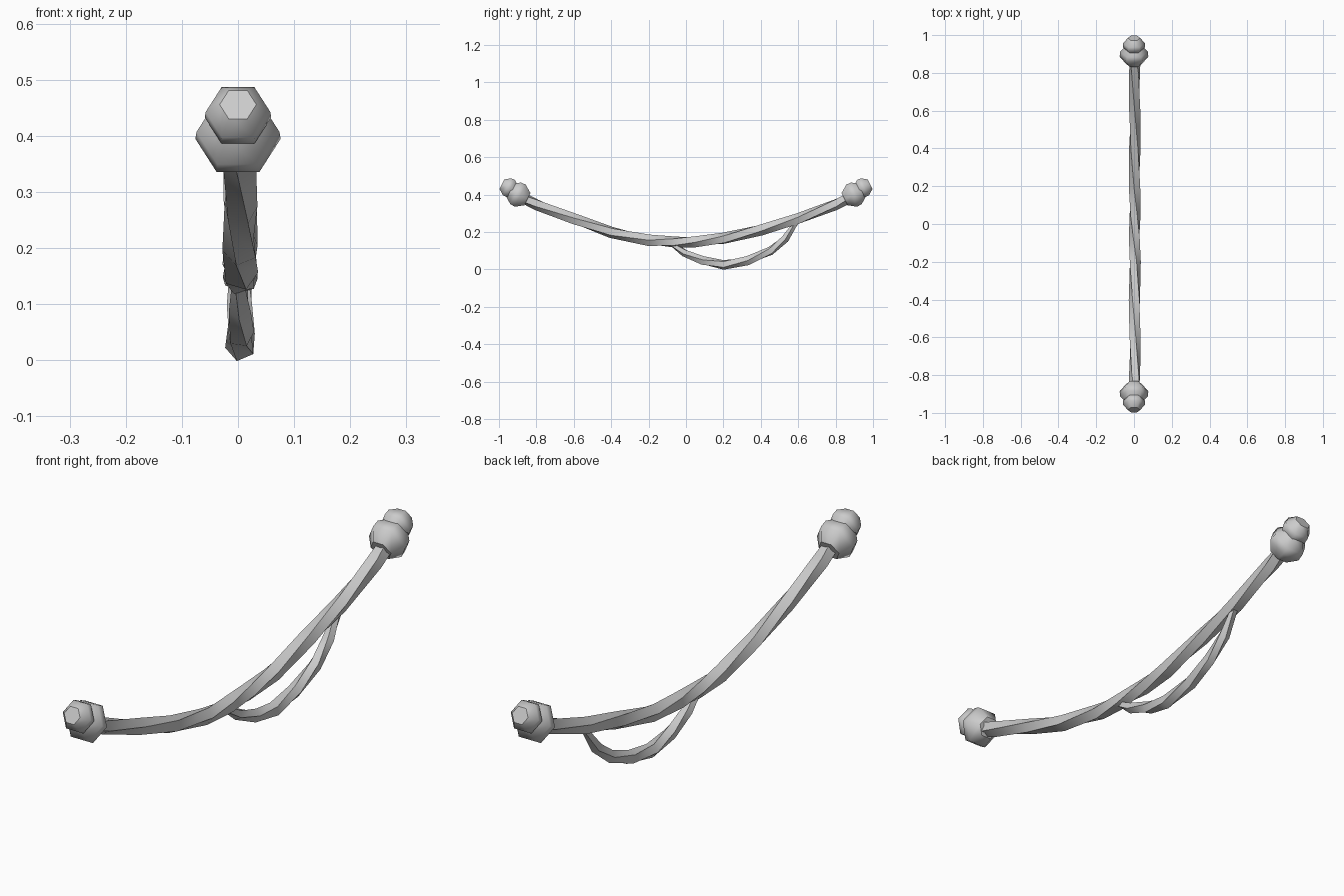
import bpy, bmesh, math
from mathutils import Vector

if "Cube" in bpy.data.objects:
    bpy.data.objects.remove(bpy.data.objects["Cube"])


def finish(name, bm, angle):
    bmesh.ops.recalc_face_normals(bm, faces=bm.faces[:])
    me = bpy.data.meshes.new(name)
    bm.to_mesh(me)
    bm.free()
    ob = bpy.data.objects.new(name, me)
    bpy.context.collection.objects.link(ob)
    bpy.ops.object.select_all(action='DESELECT')
    bpy.context.view_layer.objects.active = ob
    ob.select_set(True)
    bpy.ops.object.shade_smooth_by_angle(angle=math.radians(angle))
    return ob


def loft(name, stations, sides, twist=0.0, phase=0.0, angle=40):
    """Skin rings of given (centre, axis, radius), twisting each ring."""
    bm = bmesh.new()
    rings = []
    for i, (c, axis, r) in enumerate(stations):
        up = Vector((1, 0, 0)).cross(axis).normalized()
        ring = []
        for k in range(sides):
            a = phase + i * twist + 2 * math.pi * k / sides
            ring.append(bm.verts.new(c + r * (math.cos(a) * Vector((1, 0, 0)) + math.sin(a) * up)))
        rings.append(ring)
    for a, b in zip(rings, rings[1:]):
        for k in range(sides):
            n = (k + 1) % sides
            bm.faces.new((a[k], a[n], b[n], b[k]))
    bm.faces.new(rings[0])
    bm.faces.new(rings[-1])
    return finish(name, bm, angle)


def rope(name, path, twist):
    """Five-sided twisted rope through (y, z, radius) points."""
    pts = [Vector((0.004, y, z)) for y, z, r in path]
    st = []
    for i, p in enumerate(pts):
        axis = (pts[min(i + 1, len(pts) - 1)] - pts[max(i - 1, 0)]).normalized()
        st.append((p, axis, path[i][2]))
    return loft(name, st, 5, twist, 0.3)


# main sagging rope
rope("main_rope", [(-0.92, 0.405, 0.031), (-0.8, 0.348, 0.031), (-0.6, 0.27, 0.031),
                   (-0.4, 0.199, 0.032), (-0.2, 0.156, 0.032), (-0.07, 0.147, 0.031),
                   (0.05, 0.149, 0.031), (0.2, 0.165, 0.032), (0.4, 0.213, 0.032),
                   (0.6, 0.27, 0.031), (0.8, 0.348, 0.031), (0.92, 0.405, 0.031)],
     math.radians(32))

# thinner loose strand hanging below
rope("hanging_strand", [(-0.08, 0.14, 0.015), (-0.01, 0.09, 0.021), (0.09, 0.047, 0.025),
                        (0.2, 0.025, 0.027), (0.33, 0.047, 0.026), (0.45, 0.098, 0.024),
                        (0.53, 0.164, 0.022), (0.59, 0.25, 0.014)],
     math.radians(32))

# hexagonal knots at both ends
tilt = math.radians(26)
profile = [(-0.055, 0.042), (-0.012, 0.076), (0.016, 0.074), (0.055, 0.042)]
for side, label in ((-1, "front"), (1, "back")):
    axis = Vector((0, side * math.cos(tilt), math.sin(tilt)))
    for part, c, s in (("knot", (0, side * 0.897, 0.4), 1.0),
                       ("knot_tip", (0, side * 0.946, 0.437), 0.78)):
        loft(f"{label}_{part}", [(Vector(c) + axis * t * s, axis, r * s) for t, r in profile],
             6, angle=50)
